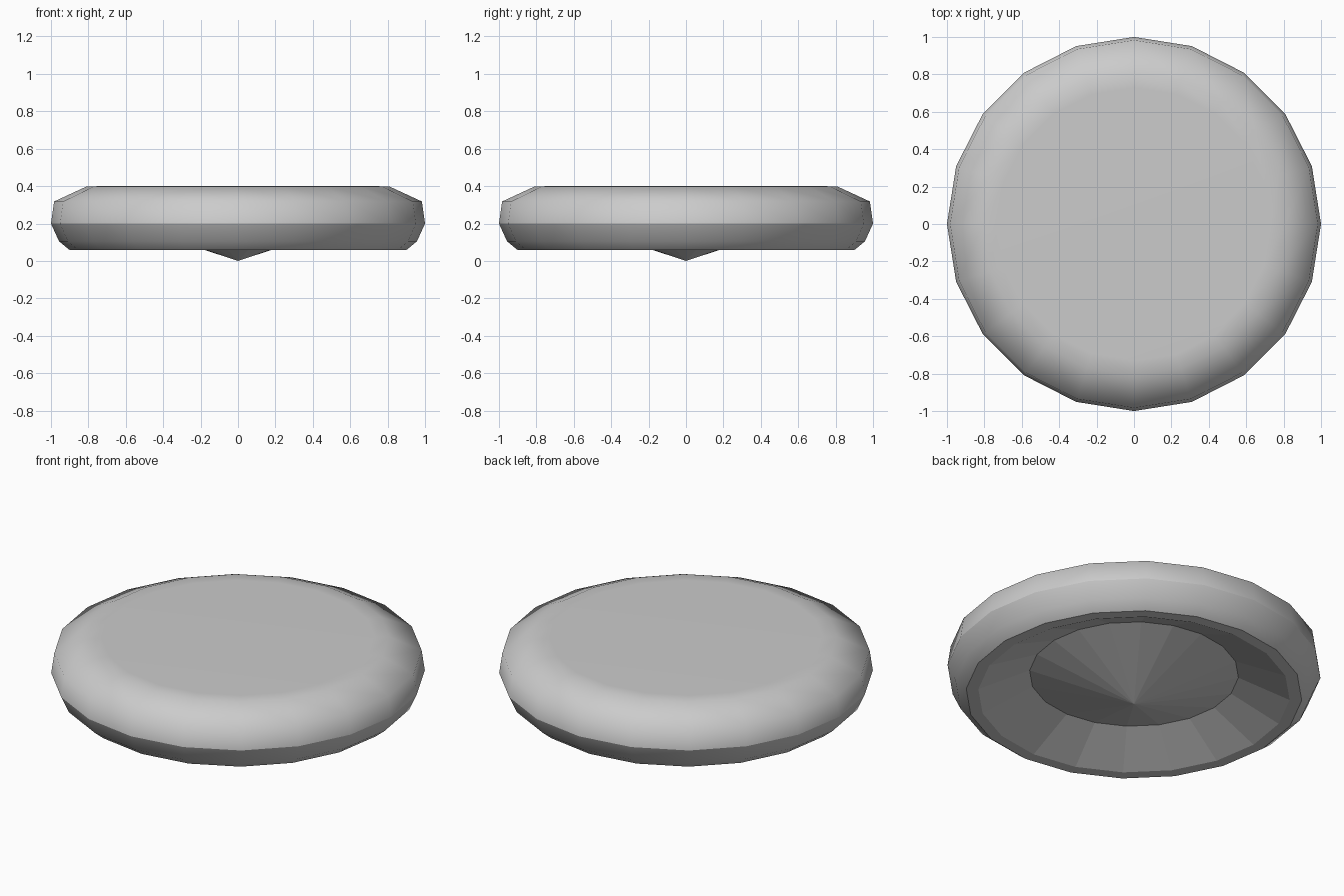
import bpy
import bmesh
from math import cos, sin, tau

if "Cube" in bpy.data.objects:
    bpy.data.objects.remove(bpy.data.objects["Cube"])

SIDES = 20


def lathe(name, profile, flat_from=None):
    """Revolve (radius, z) points; segments from index flat_from on are flat shaded."""
    bm = bmesh.new()
    rings = []
    for r, z in profile:
        if r == 0:
            rings.append([bm.verts.new((0, 0, z))] * SIDES)
        else:
            rings.append([bm.verts.new((r * cos(tau * i / SIDES), r * sin(tau * i / SIDES), z))
                          for i in range(SIDES)])
    for s, (a, b) in enumerate(zip(rings, rings[1:])):
        for i in range(SIDES):
            j = (i + 1) % SIDES
            # profile runs from top centre outward and down to the bottom centre
            quad = list(dict.fromkeys([a[i], b[i], b[j], a[j]]))
            face = bm.faces.new(quad)
            face.smooth = flat_from is None or s < flat_from
    mesh = bpy.data.meshes.new(name)
    bm.to_mesh(mesh)
    bm.free()
    obj = bpy.data.objects.new(name, mesh)
    bpy.context.collection.objects.link(obj)
    return obj


# Smooth upper cap with a flat top and rounded shoulder
lathe("upper_cap", [(0, 0.4), (0.73, 0.4), (0.81, 0.398), (0.983, 0.318), (1.0, 0.2)])

# Lower rim: smooth curved side, then a narrow flat lip and sloping recess
lathe("lower_rim", [(1.0, 0.2), (0.957, 0.105), (0.9, 0.058), (0.835, 0.058), (0.56, 0.185)],
      flat_from=2)

# Shallow pointed cone in the middle of the underside
lathe("underside_cone", [(0.56, 0.185), (0, 0.0)], flat_from=0)
